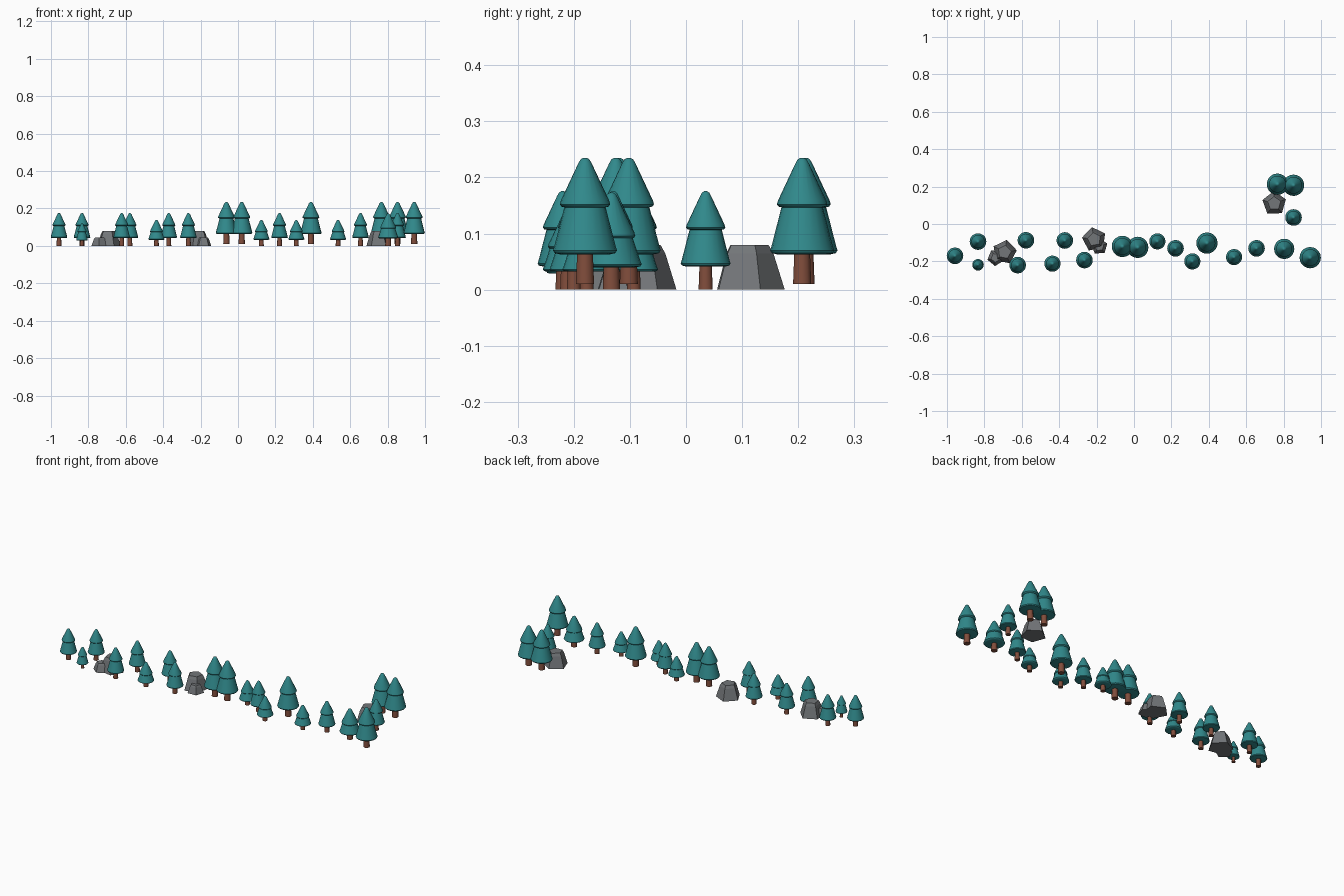
import bpy, bmesh, math

if "Cube" in bpy.data.objects:
    bpy.data.objects.remove(bpy.data.objects["Cube"])


def material(name, rgb):
    m = bpy.data.materials.new(name)
    m.diffuse_color = (*rgb, 1)
    m.use_nodes = True
    m.node_tree.nodes["Principled BSDF"].inputs["Base Color"].default_value = m.diffuse_color
    return m


LEAF = material("needles", (0.03, 0.25, 0.26))
BARK = material("bark", (0.22, 0.075, 0.045))
STONE = material("stone", (0.17, 0.18, 0.19))


def lathe(name, profile, sides, loc, scale, mat, turn=0, smooth=True):
    """Revolve (radius, z) points, closing both ends with flat caps."""
    bm = bmesh.new()
    rings = []
    for r, z in profile:
        rings.append([bm.verts.new((r * math.cos(turn + 2 * math.pi * i / sides),
                                    r * math.sin(turn + 2 * math.pi * i / sides), z))
                      for i in range(sides)])
    for a, b in zip(rings, rings[1:]):
        for i in range(sides):
            j = (i + 1) % sides
            bm.faces.new((a[i], a[j], b[j], b[i]))
    bm.faces.new(rings[0][::-1])
    bm.faces.new(rings[-1])
    me = bpy.data.meshes.new(name)
    bm.to_mesh(me)
    bm.free()
    ob = bpy.data.objects.new(name, me)
    bpy.context.collection.objects.link(ob)
    ob.location, ob.scale = loc, scale
    me.materials.append(mat)
    if smooth:
        bpy.context.view_layer.objects.active = ob
        ob.select_set(True)
        bpy.ops.object.shade_smooth_by_angle(angle=math.radians(46))
        ob.select_set(False)
    return ob


# Profiles of a full-size tree standing on z = 0
TRUNK = [(0.017, 0), (0.014, 0.075)]
SKIRT = [(0.045, 0.053), (0.054, 0.055), (0.057, 0.06), (0.055, 0.066),
         (0.036, 0.14), (0.026, 0.17)]
CROWN = [(0.033, 0.136), (0.042, 0.138), (0.045, 0.142), (0.043, 0.149),
         (0.012, 0.215), (0.008, 0.222), (0.003, 0.225)]
# The squat kind has its tiers pushed together
SQUAT_SKIRT = [(r, 0.042 + (z - 0.053) * 0.78) for r, z in SKIRT]
SQUAT_CROWN = [(r, 0.095 + (z - 0.136) * 0.98) for r, z in CROWN]


def tree(x, y, size, squat=False, base=0.0):
    loc, sc = (x, y, base), (size,) * 3
    lathe("trunk", TRUNK, 10, loc, sc, BARK)
    lathe("lower_branches", SQUAT_SKIRT if squat else SKIRT, 20, loc, sc, LEAF)
    lathe("upper_branches", SQUAT_CROWN if squat else CROWN, 20, loc, sc, LEAF)


# Tall trees
for x, y in [(-0.062, -0.12), (0.02, -0.125), (0.39, -0.102), (0.942, -0.18),
             (0.767, 0.213), (0.853, 0.207)]:
    tree(x, y, 1.0, base=0.01)

# Medium trees
for x, y in [(-0.957, -0.17), (-0.834, -0.094), (-0.578, -0.087), (-0.622, -0.22),
             (-0.37, -0.088), (-0.265, -0.193), (0.222, -0.13), (0.655, -0.13),
             (0.853, 0.035)]:
    tree(x, y, 0.78)

# Sapling
tree(-0.834, -0.218, 0.54)

# Squat trees
for x, y in [(-0.436, -0.212), (0.125, -0.093), (0.312, -0.2), (0.535, -0.177)]:
    tree(x, y, 0.76, squat=True)
tree(0.803, -0.133, 0.95, squat=True)

# Five-sided rocks with a chamfered top: x, y, width factor, height, turn
ROCK = [(0.066, 0), (0.046, 0.8), (0.037, 1.0)]
for x, y, w, h, turn in [(0.75, 0.11, 1, 0.08, 92), (-0.213, -0.082, 1, 0.08, 100),
                         (-0.692, -0.15, 1, 0.08, 80), (-0.185, -0.12, 0.68, 0.045, 20),
                         (-0.74, -0.18, 0.68, 0.045, 50)]:
    lathe("rock", ROCK, 5, (x, y, 0), (w, w, h), STONE, math.radians(turn), False)
